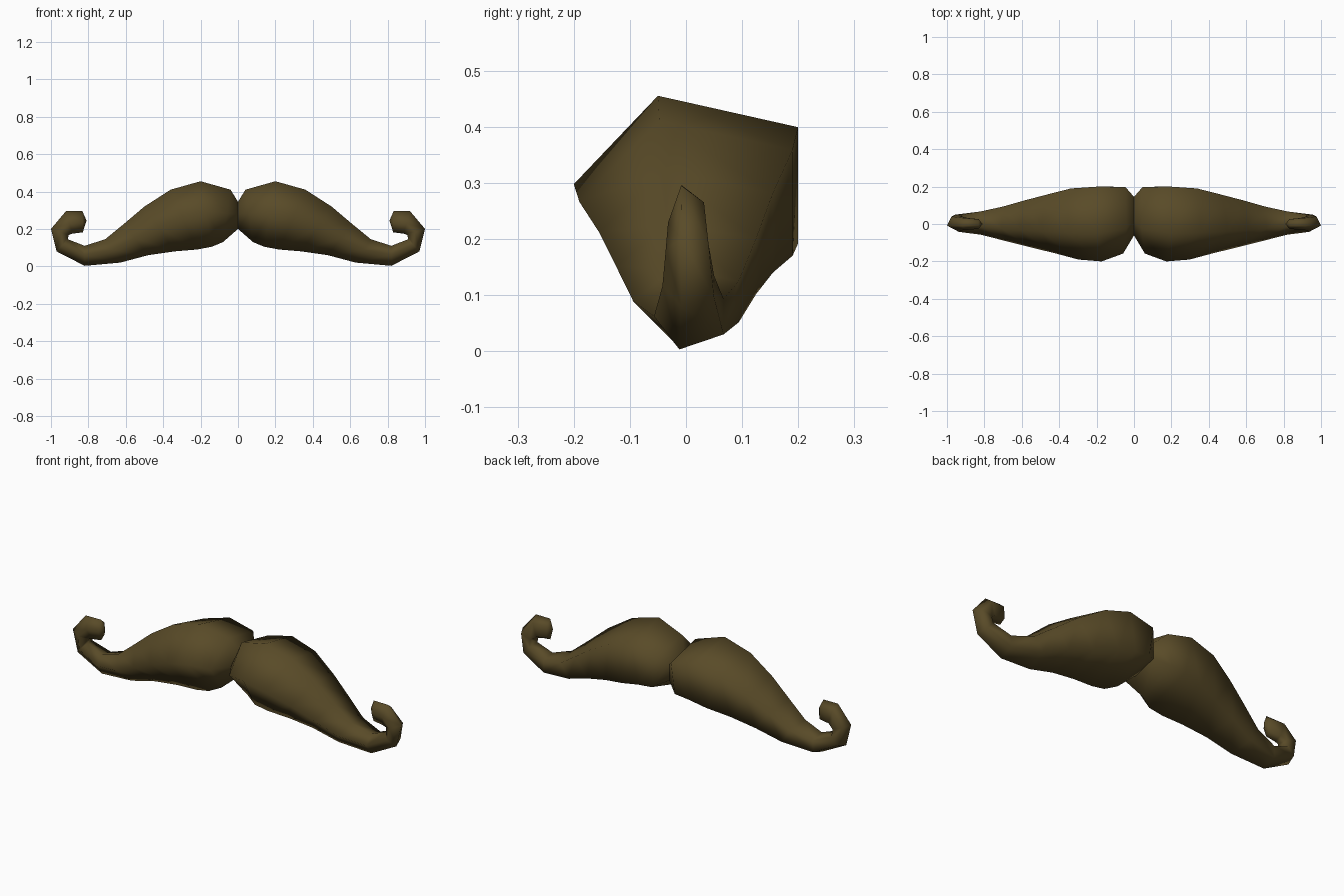
import bpy, bmesh

if "Cube" in bpy.data.objects:
    bpy.data.objects.remove(bpy.data.objects["Cube"])

brown = bpy.data.materials.new("dark brown hair")
brown.diffuse_color = (0.10, 0.07, 0.021, 1)
brown.use_nodes = True
brown.node_tree.nodes["Principled BSDF"].inputs["Base Color"].default_value = brown.diffuse_color

# five-sided cross-section: (depth, inner-to-outer) in -1..1
SECTION = [(-0.25, 1.0), (1.0, 0.68), (1.0, -0.5), (-0.27, -1.0), (-1.0, 0.1)]

# rings along one half: upper/inner x,z, lower/outer x,z, depth centre, half depth
RINGS = [
    (0.00, 0.345, 0.00, 0.20, 0.042, 0.103),
    (0.04, 0.41, 0.08, 0.13, 0.02, 0.178),
    (0.20, 0.455, 0.14, 0.105, 0.0, 0.20),
    (0.36, 0.41, 0.22, 0.09, 0.0, 0.19),
    (0.50, 0.32, 0.34, 0.08, 0.0, 0.155),
    (0.61, 0.227, 0.48, 0.06, 0.0, 0.125),
    (0.71, 0.145, 0.63, 0.02, 0.0, 0.094),
    (0.82, 0.11, 0.82, 0.003, 0.005, 0.062),
    (0.91, 0.145, 0.97, 0.08, 0.004, 0.046),
    (0.905, 0.168, 1.00, 0.20, 0.002, 0.038),
    (0.885, 0.175, 0.92, 0.295, 0.0, 0.032),
    (0.83, 0.182, 0.832, 0.295, 0.0, 0.026),
]

# loft one half with its curled end
bm = bmesh.new()
loops = []
for px, pz, qx, qz, yc, w in RINGS:
    loops.append([bm.verts.new(((px + qx) / 2 + (px - qx) / 2 * v,
                                yc + w * u,
                                (pz + qz) / 2 + (pz - qz) / 2 * v))
                  for u, v in SECTION])
n = len(SECTION)
for a, b in zip(loops, loops[1:]):
    for i in range(n):
        j = (i + 1) % n
        bm.faces.new((a[i], a[j], b[j], b[i]))

# blunt tip of the curl
tip = bm.verts.new((0.81, 0.0, 0.245))
for i in range(n):
    bm.faces.new((loops[-1][i], loops[-1][(i + 1) % n], tip))

# mirror to the other half, joined at the middle pinch
geom = bm.verts[:] + bm.edges[:] + bm.faces[:]
bmesh.ops.mirror(bm, geom=geom, axis='X', merge_dist=0.0)
bmesh.ops.remove_doubles(bm, verts=bm.verts[:], dist=0.0005)
bmesh.ops.recalc_face_normals(bm, faces=bm.faces[:])
for f in bm.faces:
    f.smooth = True
# crisp parting between the halves
for e in bm.edges:
    if all(abs(v.co.x) < 0.001 for v in e.verts):
        e.smooth = False

mesh = bpy.data.meshes.new("moustache")
bm.to_mesh(mesh)
bm.free()
mesh.materials.append(brown)
bpy.context.collection.objects.link(bpy.data.objects.new("moustache", mesh))
